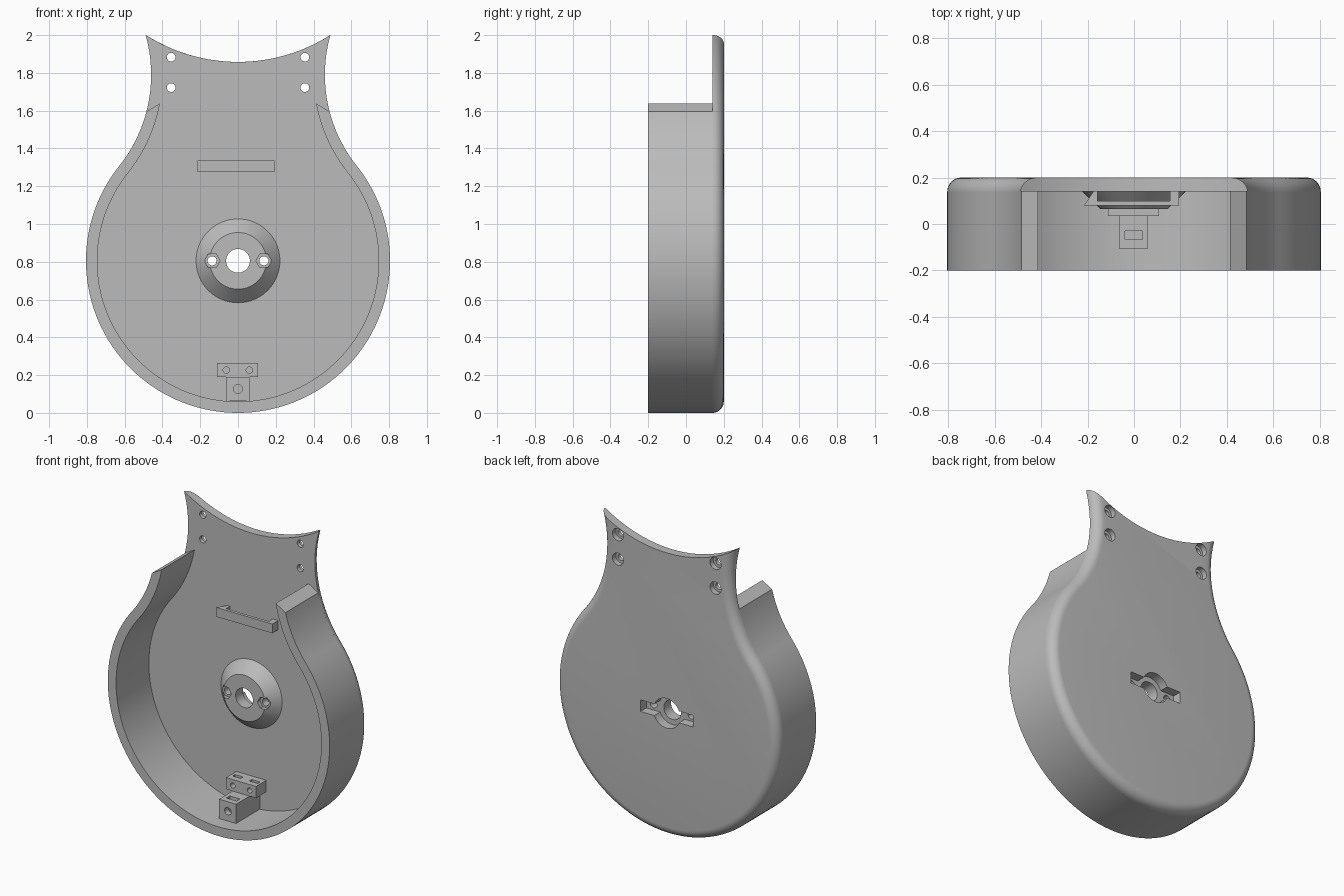
import bpy, bmesh, math
from math import sin, cos, pi

if "Cube" in bpy.data.objects:
    bpy.data.objects.remove(bpy.data.objects["Cube"])

grey = bpy.data.materials.new("plain grey")
grey.use_nodes = True
grey.diffuse_color = (0.5, 0.5, 0.5, 1)
grey.node_tree.nodes["Principled BSDF"].inputs["Base Color"].default_value = (0.5, 0.5, 0.5, 1)

# Main dimensions
R, CZ = 0.805, 0.805              # round body
NR, NX, NZ = 0.774, 1.234, 1.79   # concave neck arc
TR, TZ = 0.909, 2.767             # concave top edge
TAN = math.atan2(NZ - CZ, NX)     # where neck meets body
FRONT, BACK, RIM = 0.14, 0.2, -0.2
WALL = 0.06


# ---------- helpers ----------
def loft(name, rings):
    """Solid through matching rings of points, capped at both ends."""
    bm = bmesh.new()
    rows = [[bm.verts.new(p) for p in ring] for ring in rings]
    n = len(rows[0])
    for a, b in zip(rows, rows[1:]):
        for i in range(n):
            j = (i + 1) % n
            bm.faces.new((a[i], a[j], b[j], b[i]))
    bm.faces.new(rows[0])
    bm.faces.new(rows[-1][::-1])
    bmesh.ops.recalc_face_normals(bm, faces=bm.faces[:])
    mesh = bpy.data.meshes.new(name)
    bm.to_mesh(mesh)
    bm.free()
    mesh.materials.append(grey)
    ob = bpy.data.objects.new(name, mesh)
    bpy.context.collection.objects.link(ob)
    return ob


def at_y(pts, y):
    return [(x, y, z) for x, z in pts]


def prism(name, pts, y0, y1):
    return loft(name, [at_y(pts, y0), at_y(pts, y1)])


def circle(x, z, r, n=32):
    return [(x + r * cos(2 * pi * i / n), z + r * sin(2 * pi * i / n)) for i in range(n)]


def box(name, x0, x1, y0, y1, z0, z1):
    return prism(name, [(x0, z0), (x1, z0), (x1, z1), (x0, z1)], y0, y1)


def cut(targets, cutters):
    for c in cutters:
        c.hide_render = True
        for t in targets:
            m = t.modifiers.new("cut", "BOOLEAN")
            m.operation, m.solver, m.object = "DIFFERENCE", "EXACT", c
            bpy.context.view_layer.objects.active = t
            bpy.ops.object.modifier_apply(modifier=m.name)
        bpy.data.objects.remove(c)


# ---------- outline ----------
def neck_point(t, d):
    return NX - (NR + d) * cos(t), NZ - (NR + d) * sin(t)


def half_outline(d, t0):
    """+x half of the outline inset by d, from the neck down to the bottom."""
    pts = [neck_point(t0 + (TAN - t0) * i / 24, d) for i in range(24)]
    for i in range(49):
        a = TAN - (TAN + pi / 2) * i / 48
        pts.append(((R - d) * cos(a), CZ + (R - d) * sin(a)))
    return pts


def mirrored(half):
    return half + [(-x, z) for x, z in half[-2::-1]]


def plate_outline(d):
    lo, hi = -0.6, 0.2
    for _ in range(40):           # find the corner on the top arc
        t = (lo + hi) / 2
        x, z = neck_point(t, d)
        if math.hypot(x, z - TZ) < TR:
            lo = t
        else:
            hi = t
    pts = mirrored(half_outline(d, t))
    xc = pts[0][0]
    for i in range(1, 24):
        x = -xc + 2 * xc * i / 24
        pts.append((x, TZ - math.sqrt(TR * TR - x * x)))
    return pts


# ---------- back plate with rounded rear edge ----------
F = BACK - FRONT
rings = []
for i in range(9):
    a = pi / 2 * i / 8
    rings.append(at_y(plate_outline(F * (1 - cos(a))), FRONT + F * sin(a)))
plate = loft("back_plate", rings)

# ---------- side wall, open at the neck ----------
outer = mirrored(half_outline(0, math.asin((NZ - 1.596) / NR)))
inner = mirrored(half_outline(WALL, math.asin((NZ - 1.637) / (NR + WALL))))
wall = prism("side_wall", outer + inner[::-1], RIM, FRONT)

# ---------- conical hub ----------
hub = loft("hub_cone", [at_y(circle(0, CZ, 0.222, 64), FRONT),
                        at_y(circle(0, CZ, 0.15, 64), 0.065)])
cutters = [prism("bore", circle(0, CZ, 0.063, 48), 0, 0.3)]
for s in (-1, 1):
    cutters += [prism("hub_screw", circle(s * 0.137, CZ, 0.024, 24), 0, 0.3),
                prism("hub_nut", circle(s * 0.137, CZ, 0.042, 6), 0, 0.09)]
cut([plate, hub], cutters)

# Rear recess: round pocket with a cross slot
cutters = [prism("pocket", circle(0, CZ, 0.097, 48), 0.11, 0.3),
           box("slot", -0.19, 0.19, 0.112, 0.3, CZ - 0.038, CZ + 0.038)]
# Neck mounting holes, counterbored at the rear
for s in (-1, 1):
    for z in (1.722, 1.883):
        cutters += [prism("mount", circle(s * 0.354, z, 0.023, 24), 0, 0.3),
                    prism("counterbore", circle(s * 0.354, z, 0.04, 24), 0.165, 0.3)]
cut([plate], cutters)

# ---------- cable clip bar ----------
clip = [(-0.215, 0.08), (0.193, 0.08), (0.193, FRONT), (0.155, FRONT), (0.155, 0.1),
        (-0.157, 0.1), (-0.157, FRONT), (-0.175, FRONT)]
clip_bar = loft("clip_bar", [[(x, y, z) for x, y in clip] for z in (1.275, 1.336)])

# ---------- bottom bracket ----------
lower = box("lower_bracket", -0.064, 0.06, -0.105, FRONT, 0.062, 0.189)
cut([lower], [prism("screw", circle(0, 0.127, 0.024, 24), -0.2, 0.02),
              box("nut_slot", -0.038, 0.036, -0.066, -0.031, 0.09, 0.3)])
upper = box("upper_bracket", -0.111, 0.107, 0.034, FRONT, 0.189, 0.265)
cutters = []
for x in (-0.062, 0.06):
    cutters += [prism("screw", circle(x, 0.226, 0.017, 24), 0, 0.12),
                box("nut_slot", x - 0.03, x + 0.03, 0.075, 0.1, 0.2, 0.3)]
cut([upper], cutters)

# ---------- shading ----------
bpy.ops.object.select_all(action="DESELECT")
for ob in (plate, wall, hub, clip_bar, lower, upper):
    ob.select_set(True)
bpy.context.view_layer.objects.active = plate
bpy.ops.object.shade_smooth_by_angle(angle=math.radians(30))
